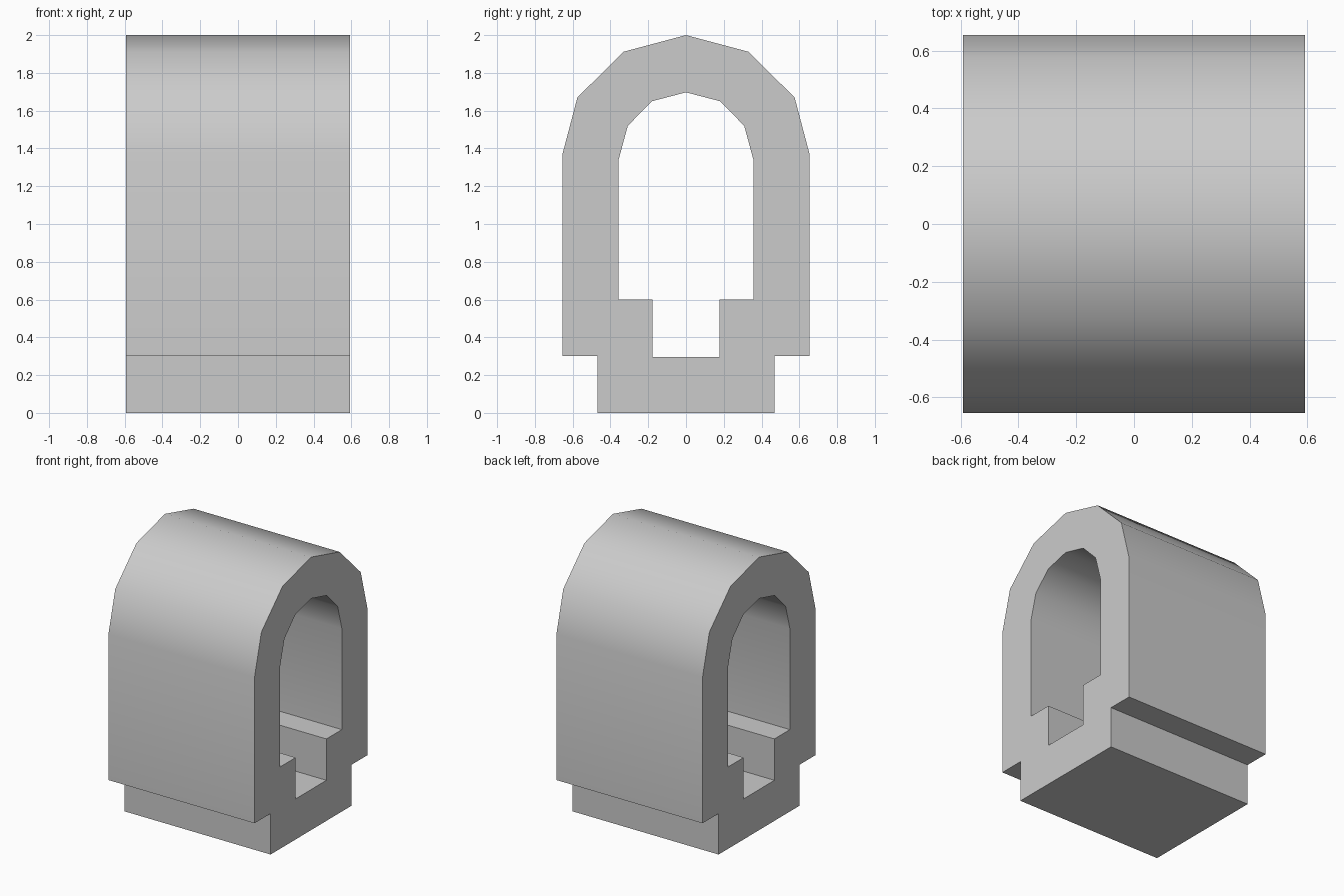
import bpy, bmesh, math

cube = bpy.data.objects.get("Cube")
if cube:
    bpy.data.objects.remove(cube, do_unlink=True)

HALF_LENGTH = 0.592

# Half profiles (y, z), from the bottom to the crown
OUTER = [(0.468, 0), (0.468, 0.30), (0.654, 0.30), (0.654, 1.37),
         (0.575, 1.67), (0.33, 1.912), (0, 2.0)]
INNER = [(0.178, 0.297), (0.178, 0.60), (0.357, 0.60), (0.357, 1.34),
         (0.308, 1.52), (0.18, 1.65), (0, 1.697)]


def add_loop(bm, half):
    """Mirror a half profile in y and add it as a closed ring of edges."""
    points = half + [(-y, z) for y, z in reversed(half[:-1])]
    verts = [bm.verts.new((-HALF_LENGTH, y, z)) for y, z in points]
    return [bm.edges.new((v, verts[i - 1])) for i, v in enumerate(verts)]


# Plain grey
grey = bpy.data.materials.new("plain_grey")
grey.use_nodes = True
colour = (0.6, 0.6, 0.6, 1)
grey.diffuse_color = colour
grey.node_tree.nodes["Principled BSDF"].inputs["Base Color"].default_value = colour

# Arched body with a through tunnel, extruded along x
bm = bmesh.new()
rings = add_loop(bm, OUTER) + add_loop(bm, INNER)
bmesh.ops.triangle_fill(bm, edges=rings, use_beauty=True)
result = bmesh.ops.extrude_face_region(bm, geom=bm.faces[:], use_keep_orig=True)
moved = [g for g in result["geom"] if isinstance(g, bmesh.types.BMVert)]
bmesh.ops.translate(bm, verts=moved, vec=(2 * HALF_LENGTH, 0, 0))
bmesh.ops.recalc_face_normals(bm, faces=bm.faces[:])

mesh = bpy.data.meshes.new("arched_body")
bm.to_mesh(mesh)
bm.free()
mesh.materials.append(grey)
body = bpy.data.objects.new("arched_body", mesh)
bpy.context.collection.objects.link(body)

# Smooth the arch, keep the square corners sharp
bpy.ops.object.select_all(action='DESELECT')
body.select_set(True)
bpy.context.view_layer.objects.active = body
bpy.ops.object.shade_smooth_by_angle(angle=math.radians(40))
